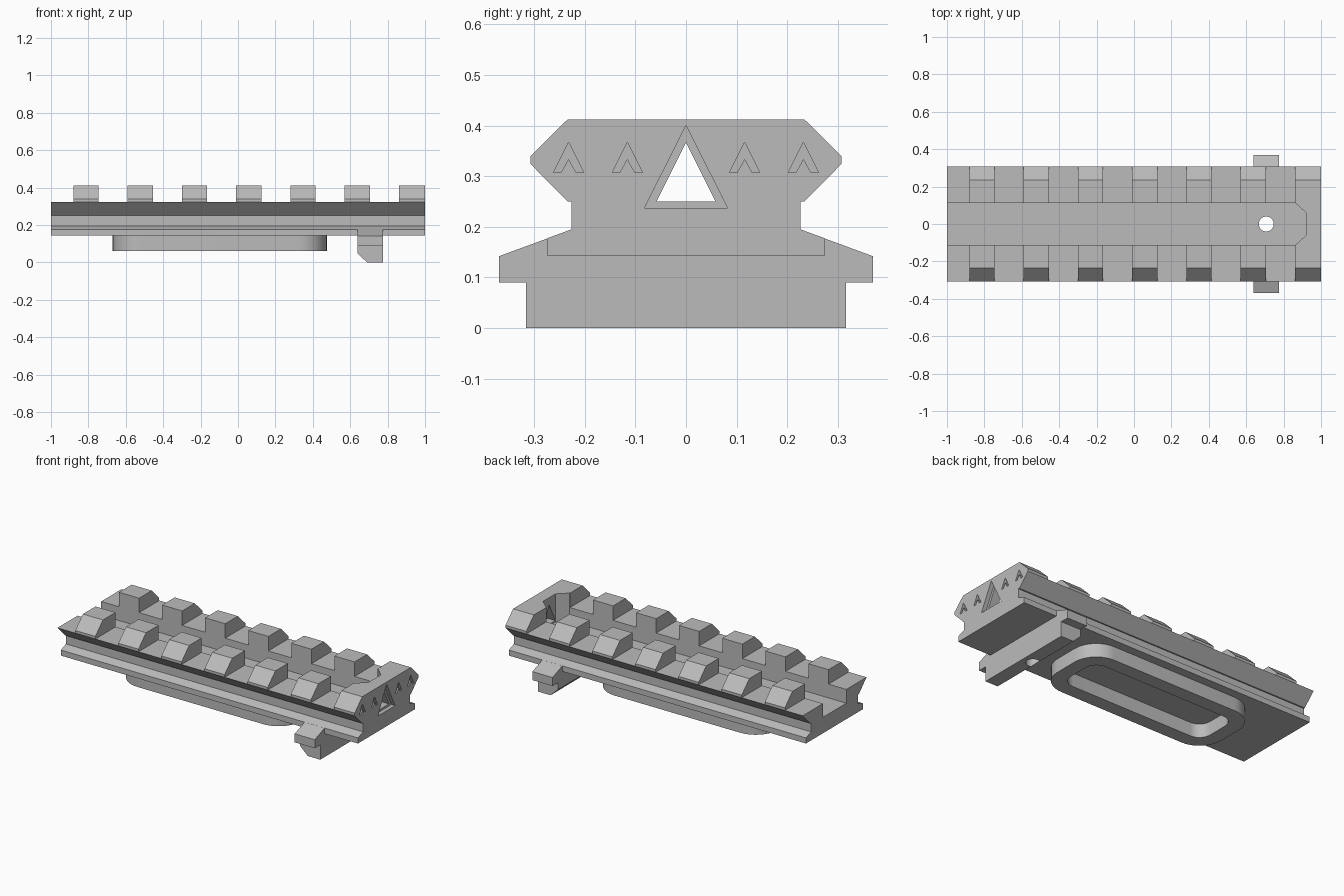
import bpy, bmesh, math
from mathutils import Vector

if "Cube" in bpy.data.objects:
    bpy.data.objects.remove(bpy.data.objects["Cube"])

grey = bpy.data.materials.new("plain_grey")
grey.diffuse_color = (0.5, 0.5, 0.5, 1)
grey.use_nodes = True
grey.node_tree.nodes["Principled BSDF"].inputs["Base Color"].default_value = grey.diffuse_color


def make_object(name, bm):
    bmesh.ops.recalc_face_normals(bm, faces=bm.faces[:])
    mesh = bpy.data.meshes.new(name)
    bm.to_mesh(mesh)
    bm.free()
    mesh.materials.append(grey)
    obj = bpy.data.objects.new(name, mesh)
    bpy.context.collection.objects.link(obj)
    return obj


def prism(name, pts, lo, hi, axis):
    """Extrude a 2D outline: axis 'x' takes (y, z) points, axis 'z' takes (x, y)."""
    bm = bmesh.new()
    place = (lambda p: (lo, *p)) if axis == 'x' else (lambda p: (*p, lo))
    face = bm.faces.new([bm.verts.new(place(p)) for p in pts])
    new = bmesh.ops.extrude_face_region(bm, geom=[face])["geom"]
    step = Vector((hi - lo, 0, 0)) if axis == 'x' else Vector((0, 0, hi - lo))
    bmesh.ops.translate(bm, vec=step, verts=[v for v in new if isinstance(v, bmesh.types.BMVert)])
    return make_object(name, bm)


def mirrored(half):
    return half + [(-y, z) for y, z in reversed(half)]


def cut(target, cutter):
    cutter.hide_render = True
    mod = target.modifiers.new("cut", 'BOOLEAN')
    mod.operation = 'DIFFERENCE'
    mod.solver = 'EXACT'
    mod.object = cutter
    bpy.context.view_layer.objects.active = target
    bpy.ops.object.modifier_apply(modifier=mod.name)
    bpy.data.objects.remove(cutter)


def circle(cx, cy, r, n=32):
    return [(cx + r * math.cos(2 * math.pi * i / n), cy + r * math.sin(2 * math.pi * i / n))
            for i in range(n)]


# Rail body: full-height section, extruded along x
rail = prism("rail_body", mirrored([(0.275, 0.143), (0.275, 0.177), (0.226, 0.195), (0.226, 0.25),
                                    (0.234, 0.25), (0.307, 0.324), (0.307, 0.34), (0.234, 0.412)]),
             -1, 1, 'x')

# Cross slots between the teeth
slot_outline = [(-0.5, 0.324), (0.5, 0.324), (0.5, 0.6), (-0.5, 0.6)]
for i in range(7):
    end = -0.88 + 0.29 * i
    start = -1.1 if i == 0 else end - 0.155
    cut(rail, prism("slot_cutter", slot_outline, start, end, 'x'))

# Long channel with a chamfered closed end
cut(rail, prism("channel_cutter", [(-1.1, -0.113), (0.862, -0.113), (0.92, -0.06), (0.92, 0.06),
                                   (0.862, 0.113), (-1.1, 0.113)], 0.24, 0.6, 'z'))

# Triangular window in the end wall, with a stepped frame
cut(rail, prism("frame_cutter", [(-0.082, 0.237), (0.082, 0.237), (0, 0.4)], 0.975, 1.1, 'x'))
cut(rail, prism("window_cutter", [(-0.058, 0.25), (0.058, 0.25), (0, 0.367)], 0.88, 1.1, 'x'))

# Four small engraved chevrons
for y in (-0.232, -0.116, 0.116, 0.232):
    cut(rail, prism("chevron_cutter", [(y - 0.03, 0.307), (y - 0.015, 0.307), (y, 0.334),
                                       (y + 0.015, 0.307), (y + 0.03, 0.307), (y, 0.367)],
                    0.98, 1.1, 'x'))

# Cross lug below the rail, with shoulders and one chamfered lower edge
lug = prism("cross_lug", mirrored([(0.316, 0.0), (0.316, 0.09), (0.369, 0.09), (0.369, 0.142),
                                   (0.275, 0.1766), (0.26, 0.165)]), 0.64, 0.775, 'x')
bm = bmesh.new()
bm.from_mesh(lug.data)
result = bmesh.ops.bisect_plane(bm, geom=bm.verts[:] + bm.edges[:] + bm.faces[:],
                                plane_co=(0.64, 0, 0.048), plane_no=(-0.048, 0, -0.05),
                                clear_outer=True)
bmesh.ops.holes_fill(bm, edges=[e for e in bm.edges if e.is_boundary])
bmesh.ops.recalc_face_normals(bm, faces=bm.faces[:])
bm.to_mesh(lug.data)
bm.free()

# Screw hole through channel floor and lug
for part in (rail, lug):
    cut(part, prism("hole_cutter", circle(0.707, 0, 0.04), -0.1, 0.3, 'z'))


# Rounded rectangular ring on the underside
def rounded_rect(hx, hy, r, z, cx=-0.0975, n=10):
    pts = []
    for q, (sx, sy) in enumerate([(1, 1), (-1, 1), (-1, -1), (1, -1)]):
        for i in range(n + 1):
            a = math.pi / 2 * (q + i / n)
            pts.append((cx + sx * (hx - r) + r * math.cos(a), sy * (hy - r) + r * math.sin(a), z))
    return pts


bm = bmesh.new()
loops = [[bm.verts.new(p) for p in rounded_rect(*size)] for size in (
    (0.5725, 0.222, 0.15, 0.15), (0.5725, 0.222, 0.15, 0.06),
    (0.4875, 0.137, 0.075, 0.06), (0.4875, 0.137, 0.075, 0.15))]
for k in range(4):
    a, b = loops[k], loops[(k + 1) % 4]
    for i in range(len(a)):
        j = (i + 1) % len(a)
        bm.faces.new((a[i], a[j], b[j], b[i]))
ring = make_object("underside_ring", bm)

# Smooth the curved walls only
for obj in (rail, lug, ring):
    obj.select_set(True)
bpy.context.view_layer.objects.active = ring
bpy.ops.object.shade_smooth_by_angle(angle=math.radians(20))
